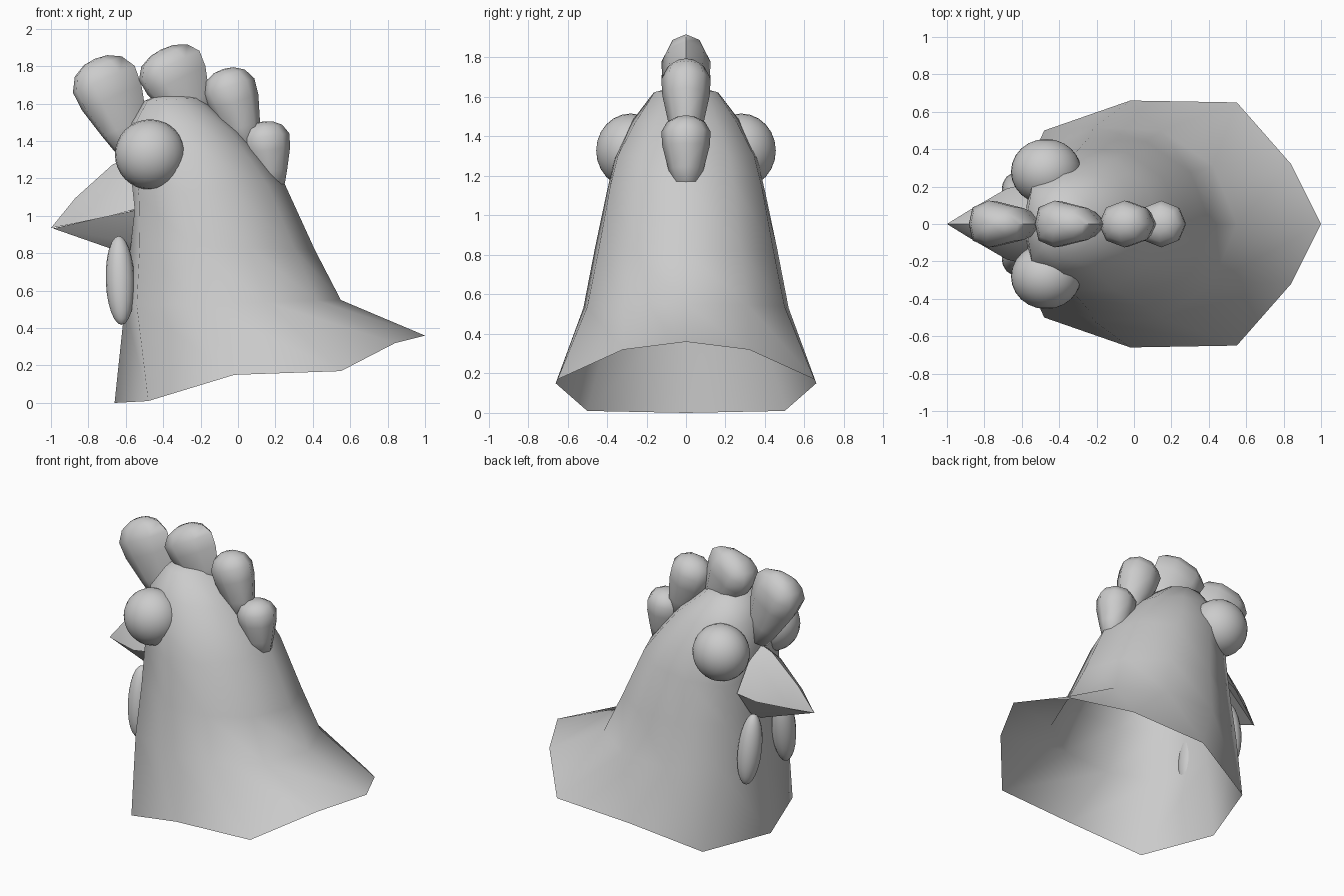
import bpy, bmesh, math
from mathutils import Vector

if "Cube" in bpy.data.objects:
    bpy.data.objects.remove(bpy.data.objects["Cube"])


def finish(name, bm, angle=60):
    bmesh.ops.recalc_face_normals(bm, faces=bm.faces)
    me = bpy.data.meshes.new(name)
    bm.to_mesh(me)
    bm.free()
    ob = bpy.data.objects.new(name, me)
    bpy.context.collection.objects.link(ob)
    bpy.ops.object.select_all(action='DESELECT')
    ob.select_set(True)
    bpy.context.view_layer.objects.active = ob
    bpy.ops.object.shade_smooth_by_angle(angle=math.radians(angle))
    return ob


def loft(bm, rings, start=None, end=None):
    loops = [[bm.verts.new(p) for p in r] for r in rings]
    n = len(loops[0])
    for a, b in zip(loops, loops[1:]):
        for i in range(n):
            bm.faces.new((a[i], a[(i + 1) % n], b[(i + 1) % n], b[i]))
    for loop, tip in ((loops[0], start), (loops[-1], end)):
        if tip is not None:
            v = bm.verts.new(tip)
            for i in range(n):
                bm.faces.new((loop[i], loop[(i + 1) % n], v))


def mirrored(half):
    # first and last points lie on the centre plane
    return half + [(x, -y, z) for x, y, z in half[-2:0:-1]]


# Body: open ten-sided shell from flared hem to crown
hem = [(-.66, 0, 0), (-.48, .5, .01), (-.02, .66, .15),
       (.55, .65, .17), (.84, .32, .32), (1, 0, .36)]
rings = [mirrored(hem)]
# front x, front z, back x, back z, half width
for fx, fz, bx, bz, w in [(-.605, .52, .55, .55, .52), (-.58, .85, .41, .82, .46),
                          (-.575, 1.1, .25, 1.17, .40), (-.59, 1.28, .14, 1.31, .36),
                          (-.58, 1.5, .02, 1.45, .27), (-.5, 1.615, -.2, 1.63, .165)]:
    half = []
    for f, s in [(0, 0), (.055, .70), (.34, 1), (.65, .96), (.89, .60), (1, 0)]:
        half.append((fx + (bx - fx) * f, w * s, fz + (bz - fz) * f))
    rings.append(mirrored(half))
bm = bmesh.new()
loft(bm, rings, end=(-.38, 0, 1.665))
finish("body", bm)

# Beak: curved upper half and shallow lower half meeting at the tip
bm = bmesh.new()
loft(bm, [mirrored([(-.58, 0, 1.31), (-.57, .12, 1.22), (-.55, .22, 1.035), (-.55, 0, 1.035)]),
          mirrored([(-.67, 0, 1.275), (-.67, .1, 1.19), (-.68, .19, 1.0), (-.68, 0, 1.0)]),
          mirrored([(-.87, 0, 1.095), (-.87, .05, 1.05), (-.87, .08, .96), (-.87, 0, .96)])],
     end=(-1, 0, .935))
finish("upper_beak", bm, 50)
bm = bmesh.new()
loft(bm, [mirrored([(-.55, 0, 1.03), (-.55, .21, 1.03), (-.57, .1, .86), (-.58, 0, .79)])],
     end=(-.99, 0, .933))
finish("lower_beak", bm, 40)

# Comb: four tapered lobes, the front two egg-shaped in section
# base x, base z, top x, top z, half length, section skew
for k, (x0, z0, x1, z1, w, skew) in enumerate([(-.54, 1.32, -.765, 1.84, .18, .35),
                                               (-.21, 1.48, -.41, 1.89, .18, .35),
                                               (.06, 1.34, -.08, 1.785, .145, 0),
                                               (.185, 1.12, .135, 1.505, .13, 0)]):
    base, top = Vector((x0, 0, z0)), Vector((x1, 0, z1))
    d = (top - base).normalized()
    side = Vector((d.z, 0, -d.x))
    rings = []
    for t, s in [(.06, .5), (.3, .72), (.6, .96), (.79, 1), (.92, .76), (.985, .38)]:
        c = base.lerp(top, t)
        rings.append([c + side * (w * s * (math.cos(a) - skew * math.sin(a) ** 2)) +
                      Vector((0, .125 * s * math.sin(a), 0))
                      for a in [math.pi / 4 * i for i in range(8)]])
    bm = bmesh.new()
    loft(bm, rings, base, top)
    finish("comb_lobe_%d" % (k + 1), bm)

# Eyes and wattles, one per side
for s, tag in ((1, "left"), (-1, "right")):
    bpy.ops.mesh.primitive_uv_sphere_add(segments=32, ring_count=12, radius=.188,
                                         location=(-.47, s * .28, 1.328),
                                         rotation=(math.pi / 2, 0, 0))
    bpy.context.object.name = "eye_" + tag
    bpy.context.object.scale = (1, 1, .93)
    bpy.ops.object.shade_smooth()
    bpy.ops.mesh.primitive_uv_sphere_add(segments=16, ring_count=12, radius=1,
                                         location=(-.63, s * .19, .655),
                                         rotation=(s * math.radians(8), math.radians(-2), 0))
    ob = bpy.context.object
    ob.name = "wattle_" + tag
    ob.scale = (.077, .08, .24)
    bpy.ops.object.shade_smooth()
